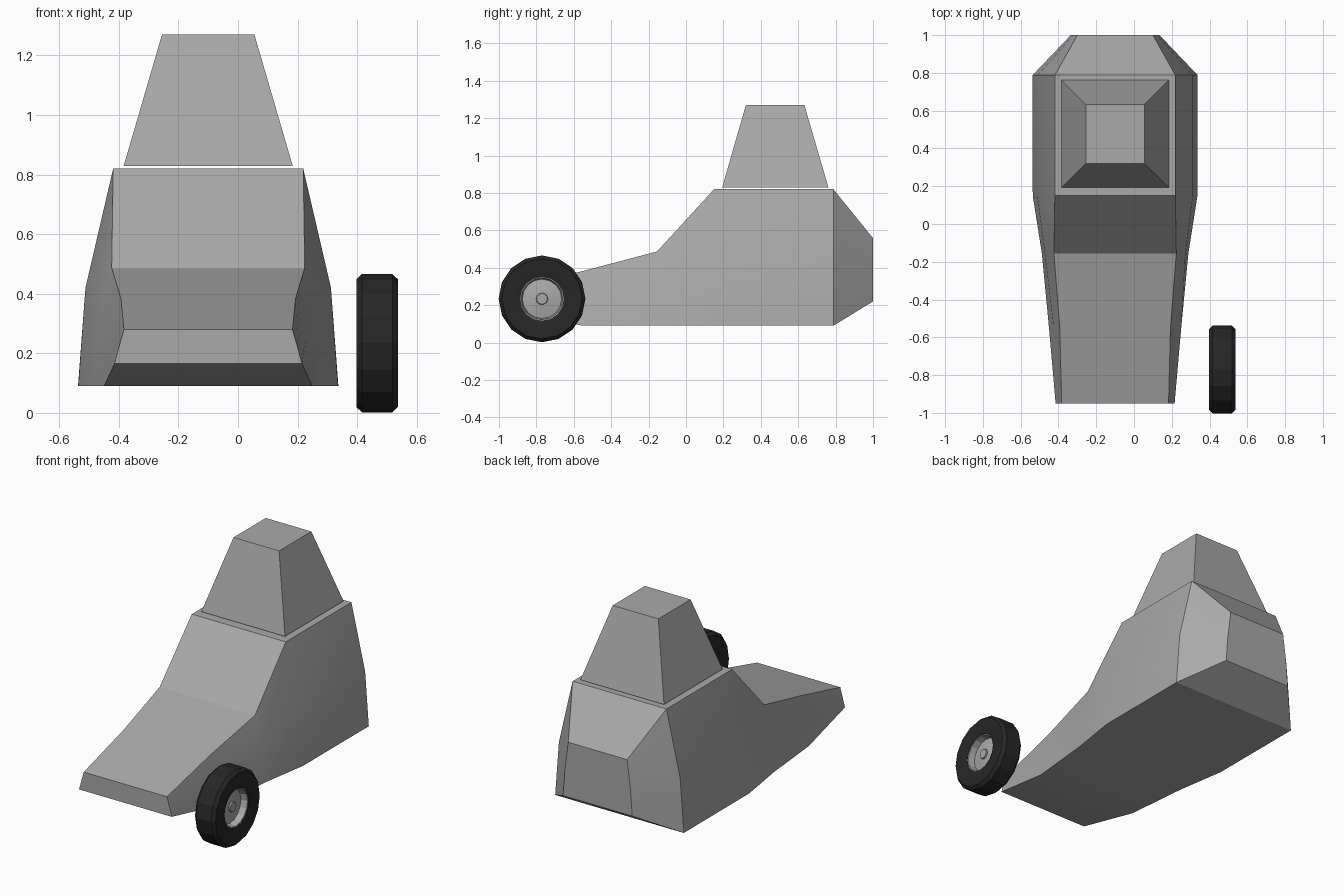
import bpy, bmesh
from math import sin, cos, pi, radians

if "Cube" in bpy.data.objects:
    bpy.data.objects.remove(bpy.data.objects["Cube"])

CX = -0.10  # body centre line
GREY = (0.40, 0.40, 0.40, 1)
BLACK = (0.02, 0.02, 0.02, 1)


def make(name, rings, closed=False, color=GREY, angle=20):
    """Loft equal-length rings of points into a mesh; cap the ends unless closed."""
    bm = bmesh.new()
    vs = [[bm.verts.new(p) for p in r] for r in rings]
    n = len(vs[0])
    pairs = list(zip(vs, vs[1:])) + ([(vs[-1], vs[0])] if closed else [])
    for a, b in pairs:
        for i in range(n):
            j = (i + 1) % n
            bm.faces.new((a[i], a[j], b[j], b[i]))
    if not closed:
        bm.faces.new(vs[0])
        bm.faces.new(vs[-1])
    bmesh.ops.recalc_face_normals(bm, faces=bm.faces)
    me = bpy.data.meshes.new(name)
    bm.to_mesh(me)
    bm.free()
    ob = bpy.data.objects.new(name, me)
    bpy.context.collection.objects.link(ob)
    mat = bpy.data.materials.new(name + "_colour")
    mat.diffuse_color = color
    mat.use_nodes = True
    mat.node_tree.nodes["Principled BSDF"].inputs["Base Color"].default_value = mat.diffuse_color
    me.materials.append(mat)
    bpy.ops.object.select_all(action='DESELECT')
    ob.select_set(True)
    bpy.context.view_layer.objects.active = ob
    bpy.ops.object.shade_smooth_by_angle(angle=radians(angle))
    return ob


# Body stations: y, then (half width, z) for bottom, middle and top of the side
stations = [
    (-0.95, (0.315, 0.165), (0.300, 0.22), (0.283, 0.28)),
    (-0.55, (0.350, 0.09), (0.325, 0.24), (0.293, 0.383)),
    (-0.155, (0.388, 0.09), (0.372, 0.29), (0.324, 0.487)),
    (0.15, (0.436, 0.09), (0.412, 0.42), (0.319, 0.82)),
    (0.788, (0.437, 0.09), (0.412, 0.42), (0.319, 0.82)),
    (1.00, (0.235, 0.22), (0.222, 0.39), (0.200, 0.558)),
]
make("body", [[(CX + w, y, z) for w, z in side] + [(CX - w, y, z) for w, z in side[::-1]]
              for y, *side in stations])


# Cabin: tapered block floating just above the body
def rect(hw, y0, y1, z):
    return [(CX - hw, y0, z), (CX + hw, y0, z), (CX + hw, y1, z), (CX - hw, y1, z)]


make("cabin", [rect(0.284, 0.193, 0.762, 0.828), rect(0.155, 0.32, 0.633, 1.27)])

# Wheel parts: profiles of (x, radius) turned round the axle
WY, WZ, SIDES = -0.77, 0.234, 16


def turned(name, profile, **kw):
    rings = [[(x, WY + r * cos(2 * pi * i / SIDES), WZ + r * sin(2 * pi * i / SIDES))
              for i in range(SIDES)] for x, r in profile]
    return make(name, rings, **kw)


turned("tyre", [(0.405, 0.117), (0.397, 0.15), (0.397, 0.214), (0.416, 0.232), (0.518, 0.232),
                (0.537, 0.214), (0.537, 0.15), (0.529, 0.117)],
       closed=True, color=BLACK, angle=15)
turned("wheel_rim", [(0.415, 0.118), (0.527, 0.118), (0.525, 0.112),
                     (0.485, 0.105), (0.495, 0.05), (0.498, 0.032)])
turned("hub_cap", [(0.495, 0.032), (0.506, 0.030), (0.508, 0.028)])
